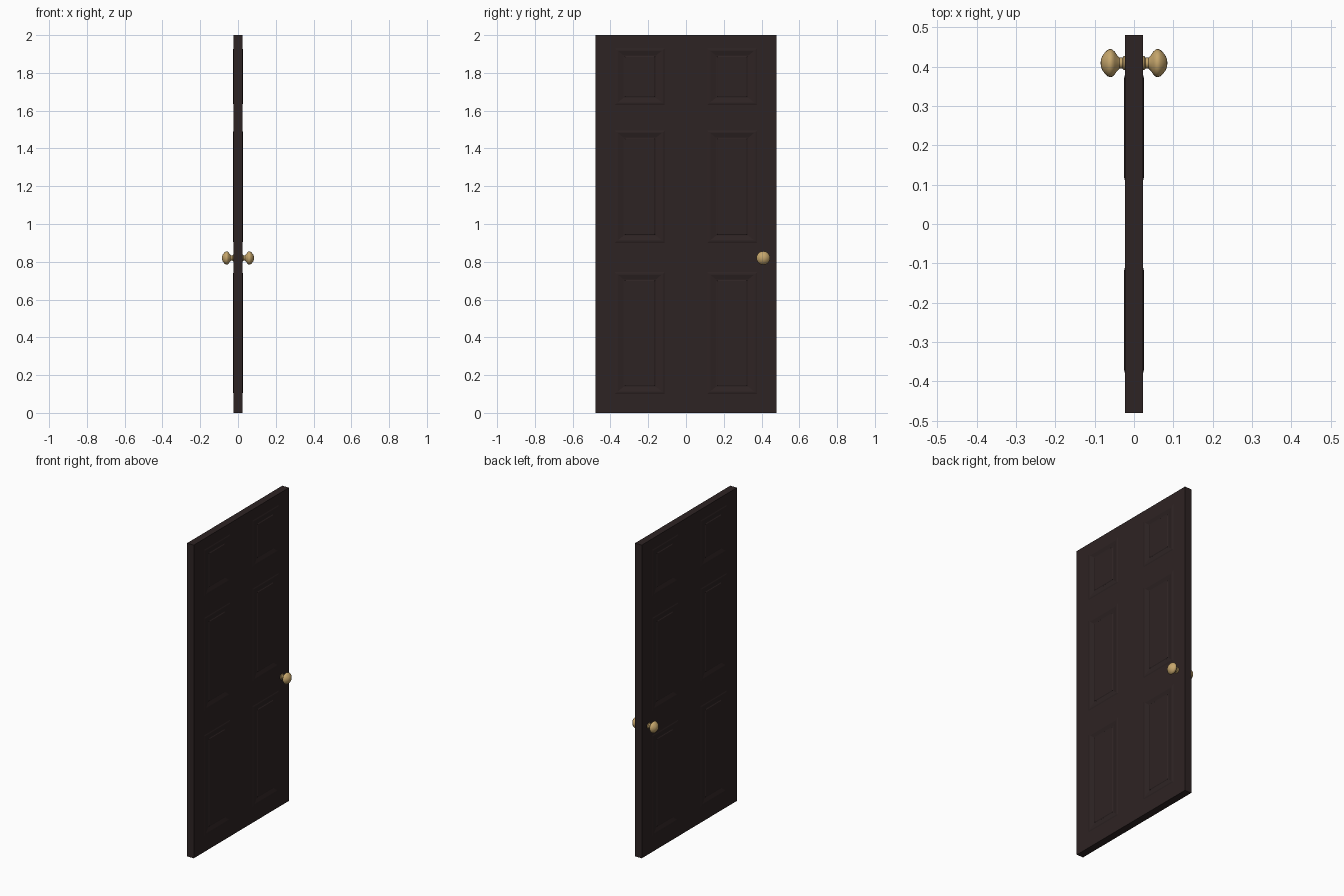
import bpy, bmesh, math

if "Cube" in bpy.data.objects:
    bpy.data.objects.remove(bpy.data.objects["Cube"])

def material(name, rgb):
    m = bpy.data.materials.new(name)
    m.diffuse_color = (*rgb, 1)
    m.use_nodes = True
    m.node_tree.nodes["Principled BSDF"].inputs["Base Color"].default_value = m.diffuse_color
    return m

wood = material("dark_brown_wood", (0.027, 0.017, 0.017))
brass = material("brass", (0.56, 0.38, 0.15))

def make_object(name, bm, mat):
    bmesh.ops.remove_doubles(bm, verts=bm.verts, dist=1e-5)
    bmesh.ops.recalc_face_normals(bm, faces=bm.faces)
    me = bpy.data.meshes.new(name)
    bm.to_mesh(me)
    bm.free()
    me.materials.append(mat)
    ob = bpy.data.objects.new(name, me)
    bpy.context.collection.objects.link(ob)
    return ob

# Door leaf: grid of stiles and rails, with moulded panels in the cells
ys = [-0.48, -0.377, -0.112, 0.112, 0.377, 0.48]
zs = [0, 0.1, 0.745, 0.9, 1.495, 1.63, 1.93, 2.0]
T = 0.0235
# moulding section: (fraction of moulding width, half thickness)
section = [(0, T), (0.18, 0.026), (0.35, 0.026), (0.95, 0.0195),
           (1.03, 0.0195), (1.15, 0.0225)]
bm = bmesh.new()

def quad(*pts):
    bm.faces.new([bm.verts.new(p) for p in pts])

def rect(y0, y1, z0, z1, t, x):
    a, b = 0.049 * t, 0.04 * t
    return [(x, y0 + a, z0 + b), (x, y1 - a, z0 + b),
            (x, y1 - a, z1 - b), (x, y0 + a, z1 - b)]

for s in (-1, 1):
    for i in range(len(ys) - 1):
        for j in range(len(zs) - 1):
            cell = (ys[i], ys[i + 1], zs[j], zs[j + 1])
            if i % 2 and j % 2:
                rings = [rect(*cell, t, s * x) for t, x in section]
                for r0, r1 in zip(rings, rings[1:]):
                    for k in range(4):
                        n = (k + 1) % 4
                        quad(r0[k], r0[n], r1[n], r1[k])
                quad(*rings[-1])
            else:
                quad(*rect(*cell, 0, s * T))

# Door edges
for y0, y1 in zip(ys, ys[1:]):
    for z in (zs[0], zs[-1]):
        quad((-T, y0, z), (T, y0, z), (T, y1, z), (-T, y1, z))
for z0, z1 in zip(zs, zs[1:]):
    for y in (ys[0], ys[-1]):
        quad((-T, y, z0), (T, y, z0), (T, y, z1), (-T, y, z1))
make_object("door_leaf", bm, wood)

# Turned knobs: (distance from door centre, radius)
profile = [(0.020, 0.018), (0.026, 0.018), (0.029, 0.014), (0.037, 0.014),
           (0.043, 0.020), (0.049, 0.029), (0.055, 0.0345), (0.061, 0.036),
           (0.067, 0.0335), (0.074, 0.027), (0.080, 0.019), (0.0835, 0.011),
           (0.085, 0)]
N = 24
for s, name in ((-1, "left_knob"), (1, "right_knob")):
    bm = bmesh.new()
    rings = [[bm.verts.new((s * x, 0.409 + r * math.cos(2 * math.pi * k / N),
                            0.82 + r * math.sin(2 * math.pi * k / N)))
              for k in range(N)] for x, r in profile[:-1]]
    tip = bm.verts.new((s * profile[-1][0], 0.409, 0.82))
    bm.faces.new(rings[0])
    for r0, r1 in zip(rings, rings[1:]):
        for k in range(N):
            n = (k + 1) % N
            bm.faces.new((r0[k], r0[n], r1[n], r1[k]))
    for k in range(N):
        bm.faces.new((rings[-1][k], rings[-1][(k + 1) % N], tip))
    ob = make_object(name, bm, brass)
    bpy.ops.object.select_all(action='DESELECT')
    ob.select_set(True)
    bpy.context.view_layer.objects.active = ob
    bpy.ops.object.shade_smooth_by_angle(angle=math.radians(40))
